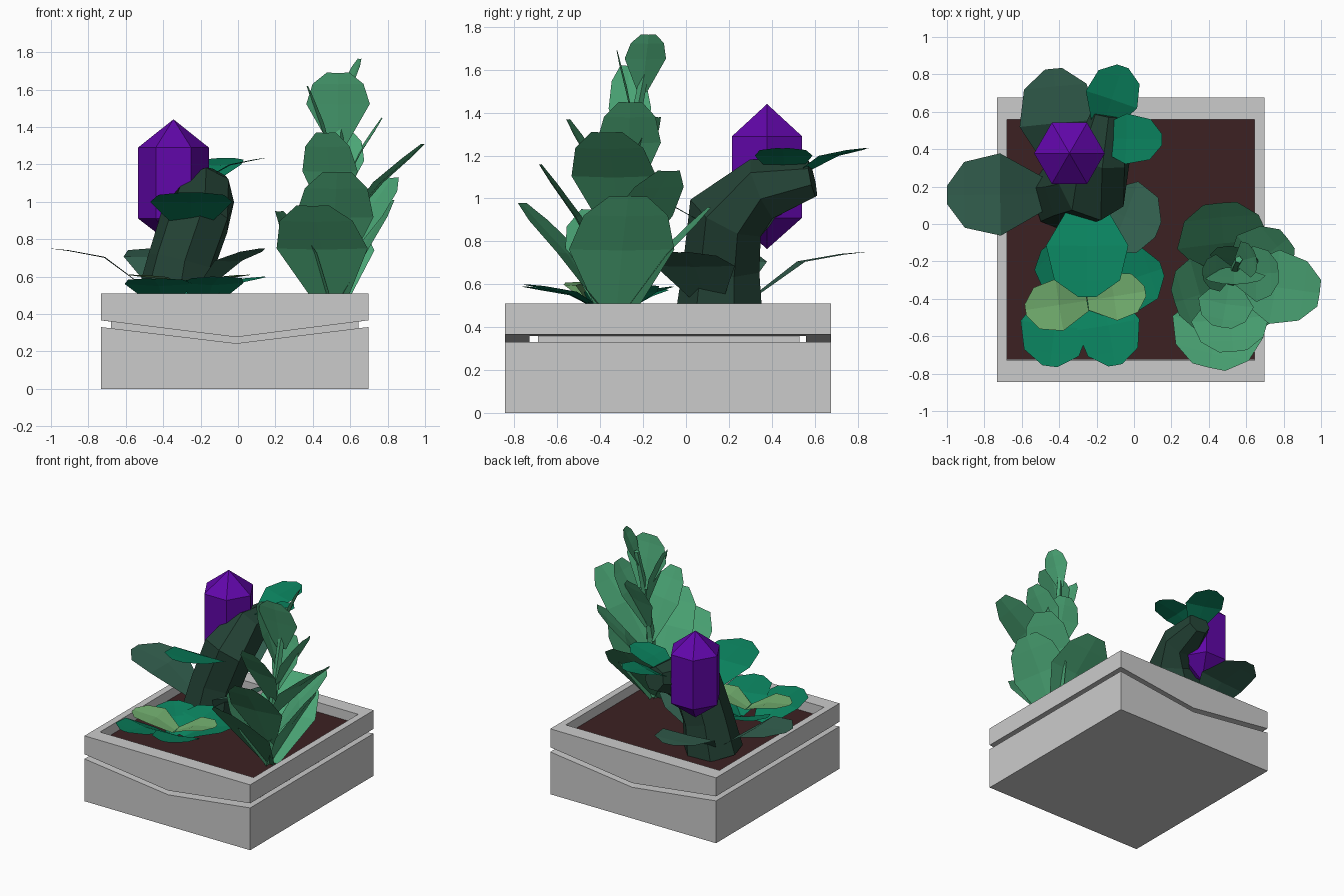
import bpy, bmesh, math
from mathutils import Vector as V

if "Cube" in bpy.data.objects:
    bpy.data.objects.remove(bpy.data.objects["Cube"])


def material(name, rgb):
    m = bpy.data.materials.new(name)
    m.diffuse_color = (*rgb, 1)
    m.use_nodes = True
    m.node_tree.nodes["Principled BSDF"].inputs["Base Color"].default_value = m.diffuse_color
    return m


SOIL = material("soil", (0.045, 0.015, 0.016))
SAGE = material("sage_green", (0.07, 0.38, 0.18))
PINE = material("pine_green", (0.034, 0.12, 0.08))
BARK = material("bark_green", (0.017, 0.055, 0.036))
TEAL = material("teal_green", (0.003, 0.22, 0.11))
OLIVE = material("olive_green", (0.17, 0.43, 0.16))
PURPLE = material("purple", (0.12, 0.002, 0.4))


def finish(name, bm, mat=None, solid=True):
    if solid:
        bmesh.ops.recalc_face_normals(bm, faces=bm.faces)
    me = bpy.data.meshes.new(name)
    bm.to_mesh(me)
    bm.free()
    ob = bpy.data.objects.new(name, me)
    bpy.context.collection.objects.link(ob)
    if mat:
        me.materials.append(mat)
    return ob


def bridge(bm, rings):
    """Skin closed rings with quads and cap both ends."""
    for a, b in zip(rings, rings[1:]):
        for k in range(len(a)):
            n = (k + 1) % len(a)
            bm.faces.new((a[k], a[n], b[n], b[k]))
    bm.faces.new(rings[0])
    bm.faces.new(rings[-1])


def prism(name, profile, y0, y1, mat=None):
    """Extrude an xz profile along y."""
    bm = bmesh.new()
    bridge(bm, [[bm.verts.new((x, y, z)) for x, z in profile] for y in (y0, y1)])
    return finish(name, bm, mat)


def rect(x0, x1, z0, z1):
    return [(x0, z0), (x1, z0), (x1, z1), (x0, z1)]


def tube(name, path, sides, mat, turn=0.0):
    """Faceted tube through (point, radius) stations."""
    bm = bmesh.new()
    pts = [V(p) for p, r in path]
    rings = []
    for i, (p, r) in enumerate(path):
        d = (pts[min(i + 1, len(pts) - 1)] - pts[max(i - 1, 0)]).normalized()
        side = V((0, 1, 0)).cross(d) if abs(d.y) < 0.9 else d.cross(V((0, 0, 1)))
        side.normalize()
        up = d.cross(side)
        rings.append([bm.verts.new(pts[i] + r * (side * math.cos(a) + up * math.sin(a)))
                      for a in (turn + math.tau * k / sides for k in range(sides))])
    bridge(bm, rings)
    return finish(name, bm, mat)


LONG = ((0, .25), (.5, 1), (.82, .8), (1, .36))
BROAD = ((0, .4), (.45, 1), (.82, .8), (1, .22))


def leaves(name, specs, mat, bend=0.0, fold=0.0, outline=BROAD):
    """Thin creased leaves; each spec is base, tip, half width."""
    bm = bmesh.new()
    for base, tip, half in specs:
        base, tip = V(base), V(tip)
        d = tip - base
        side = d.cross(V((0, 0, 1))).normalized()
        normal = side.cross(d).normalized()
        rows = []
        for t, w in outline:
            lift = bend * d.length * min(t / 0.5, (1 - t) / 0.5)
            c = base + d * t + V((0, 0, lift))
            rows.append([bm.verts.new(c + side * half * w),
                         bm.verts.new(c - normal * fold * w),
                         bm.verts.new(c - side * half * w)])
        for a, b in zip(rows, rows[1:]):
            for k in (0, 1):
                bm.faces.new((a[k], b[k], b[k + 1], a[k + 1]))
    bm.normal_update()
    for f in bm.faces:
        if f.normal.z < 0:
            f.normal_flip()
    return finish(name, bm, mat, solid=False)


# Planter: base and rim separated by a shallow V-shaped groove
X0, X1, Y0, Y1, TOP = -0.733, 0.697, -0.845, 0.677, 0.51
XI0, XI1, YI0, YI1 = -0.68, 0.645, -0.73, 0.56
prism("planter_base", [(X0, 0), (X1, 0), (X1, .33), (-.01, .243), (X0, .33)], Y0, Y1)
rim = [(X0, TOP), (X0, .366), (-.01, .276), (X1, .366), (X1, TOP)]
prism("rim_front", rim, Y0, YI0)
prism("rim_back", rim, YI1, Y1)
prism("rim_left", [(X0, TOP), (X0, .366), (XI0, .359), (XI0, TOP)], YI0, YI1)
prism("rim_right", [(X1, TOP), (X1, .366), (XI1, .359), (XI1, TOP)], YI0, YI1)
prism("groove_core", rect(XI0, XI1, .2, .42), -.69, .53)
prism("soil_bed", rect(XI0, XI1, .42, .435), YI0 + .005, YI1, SOIL)

# Tall leafy plant on the right
tube("tall_stem", [((.5, -.33, .42), .035), ((.52, -.31, .9), .03),
                   ((.54, -.24, 1.35), .025), ((.56, -.19, 1.6), .02)], 5, SAGE)


def stem_at(z):
    s = max(0, z - .6)
    return (.5 + .05 * s, -.33 + .14 * s, z)


tall = [(.42, (.4, -.765, .98), .25), (.42, (.82, -.27, 1.01), .25),
        (.42, (.46, .11, .96), .25), (.42, (.22, -.42, .95), .2),
        (.58, (.53, -.68, 1.16), .21), (.62, (.82, -.08, 1.13), .18),
        (.8, (.99, -.37, 1.31), .2),
        (.88, (.47, -.55, 1.37), .15), (1.0, (.77, -.26, 1.45), .15),
        (1.0, (.56, -.13, 1.38), .14), (1.15, (.37, -.27, 1.62), .1),
        (1.3, (.535, -.32, 1.69), .17), (1.5, (.65, -.175, 1.765), .1)]
leaves("tall_plant_leaves", [(stem_at(z), t, w) for z, t, w in tall],
       SAGE, .07, .01, LONG)

# Bent trunk with a crystal
tube("bent_trunk", [((-.345, .16, .42), .215), ((-.3, .17, .68), .185),
                    ((-.22, .19, .92), .19), ((-.17, .36, 1.04), .155),
                    ((-.14, .59, 1.09), .09)], 7, BARK, .3)
c = (-.345, .378)
tube("crystal", [((*c, .765), .001), ((*c, .91), .189), ((*c, 1.29), .189),
                 ((*c, 1.44), .001)], 6, PURPLE)

# Leaves around the trunk
leaves("trunk_low_leaves", [((-.48, .16, .53), (-1, .155, .75), .22),
                            ((-.38, .3, .53), (-.43, .83, .75), .21),
                            ((-.2, .1, .53), (.13, -.03, .75), .2)], PINE, .15, .005)
leaves("trunk_high_leaves", [((-.25, .11, .87), (-.25, -.39, 1.05), .22),
                             ((-.17, .52, 1.11), (-.06, .843, 1.235), .145),
                             ((-.2, .46, 1.11), (.15, .45, 1.235), .135)], TEAL, .1, .005)

# Low rosette at front left
leaves("rosette_outer_leaves", [
    ((-.4, -.36, .46), (-.45, -.76, .59), .185),
    ((-.17, -.36, .46), (-.1, -.755, .6), .17),
    ((-.22, -.36, .46), (.15, -.24, .6), .18),
    ((-.27, -.36, .46), (-.47, -.12, .58), .16),
    ((-.22, -.36, .46), (-.15, -.06, .59), .16)], TEAL, .11, .012)
leaves("rosette_inner_leaves", [((-.25, -.41, .52), (-.58, -.46, .61), .14),
                                ((-.25, -.41, .52), (.06, -.36, .61), .13)],
       OLIVE, .12, .012)
